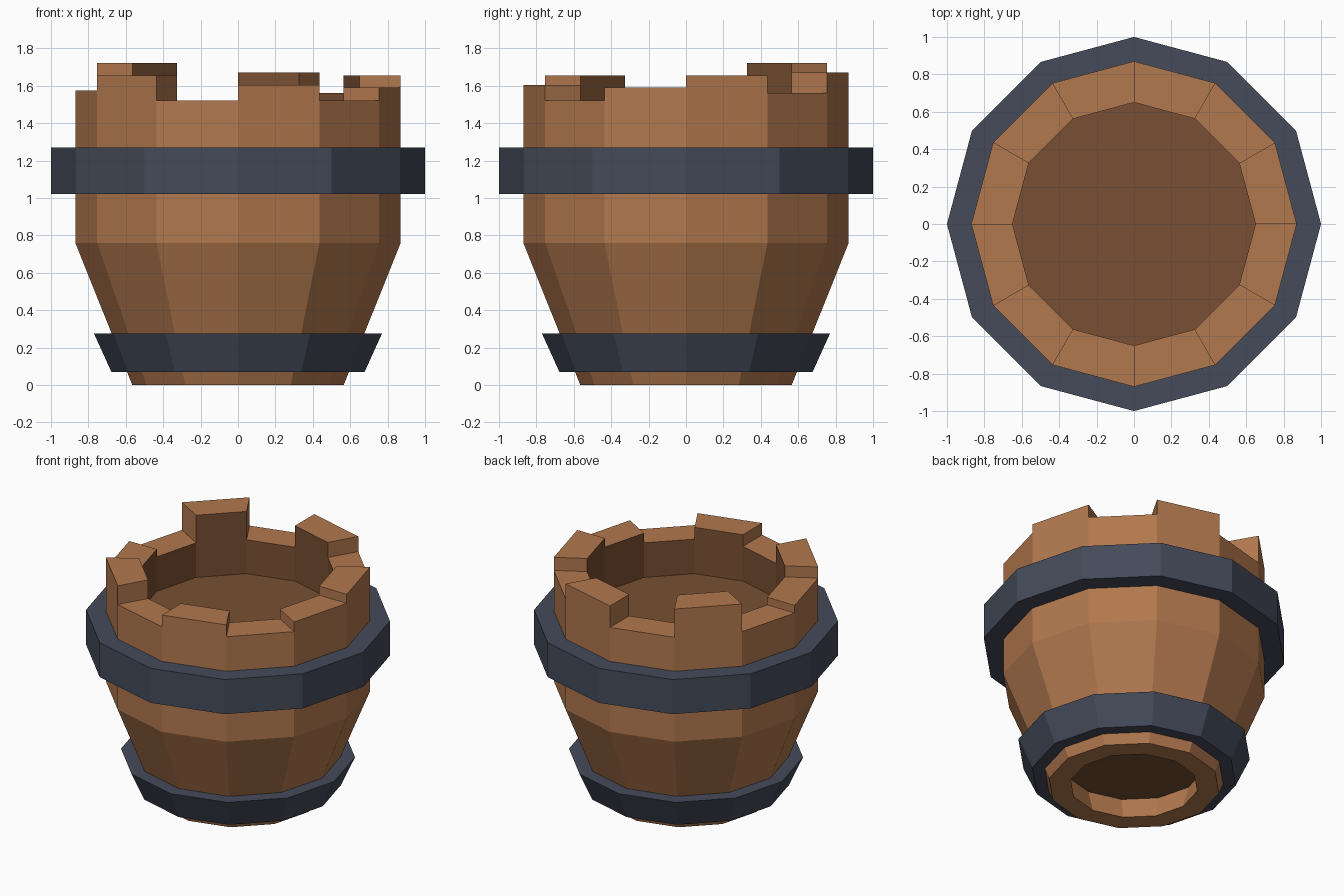
import bpy, bmesh, math

if "Cube" in bpy.data.objects:
    bpy.data.objects.remove(bpy.data.objects["Cube"])

N = 12


def material(name, rgb):
    m = bpy.data.materials.new(name)
    m.diffuse_color = (*rgb, 1)
    m.use_nodes = True
    m.node_tree.nodes["Principled BSDF"].inputs["Base Color"].default_value = m.diffuse_color
    return m


wood = material("wood", (0.445, 0.188, 0.076))
dark_wood = material("dark wood", (0.188, 0.078, 0.032))
iron = material("dark iron", (0.058, 0.069, 0.102))


def pt(i, r, z):
    a = 2 * math.pi * i / N
    return (r * math.cos(a), r * math.sin(a), z)


def finish(name, bm, mats):
    me = bpy.data.meshes.new(name)
    bm.to_mesh(me)
    bm.free()
    for m in mats:
        me.materials.append(m)
    bpy.context.collection.objects.link(bpy.data.objects.new(name, me))


def face(bm, pts, mat=0):
    f = bm.faces.new([bm.verts.new(p) for p in pts])
    f.material_index = mat


def sweep(bm, i, profile, mats):
    # One flat segment of a profile turned around z
    for (a, b, m) in zip(profile, profile[1:], mats):
        face(bm, [pt(i, *a), pt(i + 1, *a), pt(i + 1, *b), pt(i, *b)], m)


# Barrel staves with uneven tops, hollow above and below
tops = [1.655, 1.56, 1.67, 1.515, 1.72, 1.52,
        1.575, 1.655, 1.52, 1.605, 1.52, 1.59]
R_OUT, R_IN = 0.87, 0.65
FLOOR_Z, RECESS_Z, RECESS_R = 1.27, 0.16, 0.465
bm = bmesh.new()
for i, h in enumerate(tops):
    sweep(bm, i, [(RECESS_R, RECESS_Z), (0.42, 0), (0.565, 0), (R_OUT, 0.76),
                  (R_OUT, h), (R_IN, h), (R_IN, FLOOR_Z)],
          [0, 0, 0, 0, 0, 1])
    # exposed stave side where the neighbour has another height
    p = tops[i - 1]
    side = [pt(i, R_OUT, p), pt(i, R_IN, p), pt(i, R_IN, h), pt(i, R_OUT, h)]
    face(bm, side)

# Floor inside and ceiling of the recess underneath
face(bm, [pt(i, R_IN, FLOOR_Z) for i in range(N)], 1)
face(bm, [pt(-i, RECESS_R, RECESS_Z) for i in range(N)], 1)
bmesh.ops.remove_doubles(bm, verts=bm.verts, dist=0.0005)
# outward normals for the outer shell
bmesh.ops.recalc_face_normals(bm, faces=bm.faces)
finish("barrel", bm, [wood, dark_wood])


# Iron hoops
def hoop(name, z0, z1, out0, out1, in0, in1):
    bm = bmesh.new()
    for i in range(N):
        sweep(bm, i, [(in0, z0), (out0, z0), (out1, z1), (in1, z1), (in0, z0)],
              [0] * 4)
    bmesh.ops.remove_doubles(bm, verts=bm.verts, dist=0.0005)
    bmesh.ops.recalc_face_normals(bm, faces=bm.faces)
    finish(name, bm, [iron])


hoop("upper_hoop", 1.02, 1.27, 1.0, 1.0, 0.86, 0.86)
hoop("lower_hoop", 0.07, 0.275, 0.677, 0.77, 0.585, 0.665)
